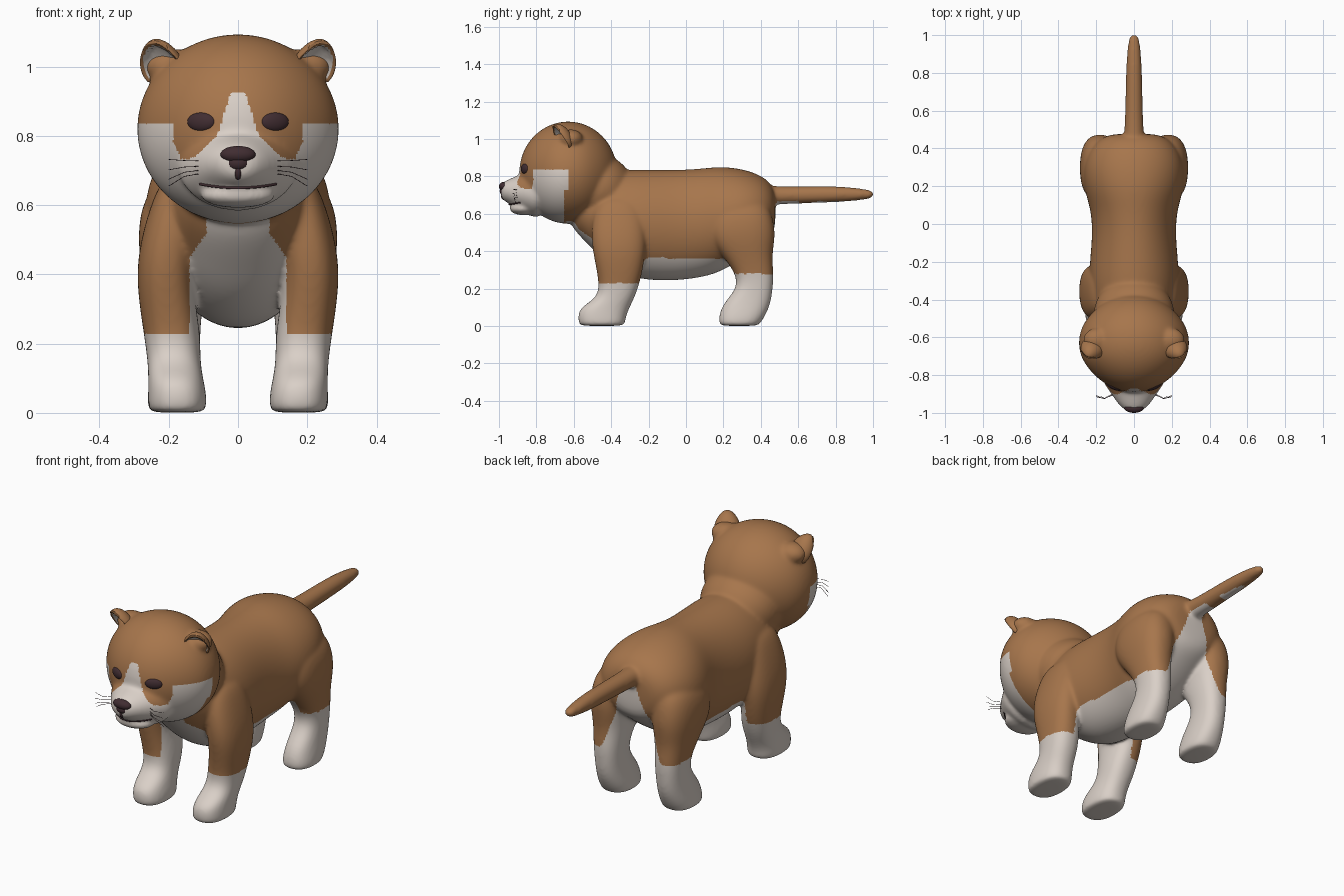
import bpy, bmesh, math
from mathutils import Vector, Matrix
from mathutils.bvhtree import BVHTree

if "Cube" in bpy.data.objects:
    bpy.data.objects.remove(bpy.data.objects["Cube"])


def material(name, rgb):
    m = bpy.data.materials.new(name)
    m.diffuse_color = (*rgb, 1)
    m.use_nodes = True
    m.node_tree.nodes["Principled BSDF"].inputs["Base Color"].default_value = m.diffuse_color
    return m


BROWN = material("brown fur", (0.385, 0.18, 0.072))
WHITE = material("cream fur", (0.70, 0.63, 0.575))
DARK = material("dark nose and eyes", (0.052, 0.026, 0.031))


def new_object(name, mesh, mats):
    ob = bpy.data.objects.new(name, mesh)
    bpy.context.collection.objects.link(ob)
    for m in mats:
        ob.data.materials.append(m)
    return ob


def loft(bm, rings, axis, n=20, power=2.0):
    """Skin superellipse rings (centre, radius x, other radius) stacked along an axis."""
    rows = []
    for (c, ra, rb) in rings:
        row = []
        for i in range(n):
            t = 2 * math.pi * i / n
            ca, sa = math.cos(t), math.sin(t)
            u = ra * math.copysign(abs(ca) ** (2 / power), ca)
            v = rb * math.copysign(abs(sa) ** (2 / power), sa)
            off = Vector((u, 0, v)) if axis == 'y' else Vector((u, v, 0))
            row.append(bm.verts.new(Vector(c) + off))
        rows.append(row)
    for a, b in zip(rows, rows[1:]):
        for i in range(n):
            bm.faces.new((a[i], a[(i + 1) % n], b[(i + 1) % n], b[i]))
    bm.faces.new(rows[0])
    bm.faces.new(rows[-1])


def along_y(bm, rows):
    loft(bm, [((0, y, z), rx, rz) for y, z, rx, rz in rows], 'y')


def leg(bm, rows):
    for s in (1, -1):
        loft(bm, [((s * x, y, z), rx, ry) for z, x, y, rx, ry in rows], 'z', power=2.4)


def ball(bm, c, r, rot=Matrix.Identity(4)):
    mat = Matrix.Translation(c) @ rot @ Matrix.Diagonal((*r, 1))
    return bmesh.ops.create_uvsphere(bm, u_segments=32, v_segments=20, radius=1, matrix=mat)["verts"]


# --- Body, head, legs and tail, fused into one skin ---
bm = bmesh.new()
along_y(bm, [(-.63, .62, .07, .06), (-.58, .62, .15, .13), (-.5, .61, .19, .2),
             (-.42, .58, .22, .25), (-.3, .55, .24, .29), (-.2, .54, .238, .3),
             (-.05, .538, .222, .3), (.08, .55, .232, .295), (.18, .57, .268, .288),
             (.3, .60, .275, .245), (.4, .62, .235, .19), (.455, .62, .18, .145),
             (.48, .62, .11, .09)])
leg(bm, [(.70, .15, -.36, .06, .10), (.6, .18, -.36, .075, .14), (.46, .207, -.36, .085, .15),
         (.35, .21, -.355, .082, .135), (.23, .19, -.355, .083, .11), (.15, .185, -.375, .077, .1),
         (.10, .18, -.435, .08, .135), (.05, .175, -.45, .086, .13),
         (.01, .175, -.45, .085, .125), (0, .175, -.45, .075, .112)])
leg(bm, [(.68, .15, .29, .08, .13), (.6, .172, .295, .112, .17), (.48, .182, .295, .11, .187),
         (.38, .182, .325, .09, .135), (.28, .18, .368, .075, .102), (.2, .18, .369, .07, .096),
         (.12, .18, .325, .074, .13), (.05, .18, .298, .083, .125),
         (.01, .18, .285, .082, .11), (0, .18, .285, .07, .096)])
along_y(bm, [(.40, .70, .06, .06), (.5, .698, .05, .047), (.7, .703, .046, .046),
             (.85, .705, .042, .042), (.95, .704, .034, .03), (.99, .704, .026, .022),
             (1.003, .704, .016, .014)])
along_y(bm, [(-.76, .71, .20, .15), (-.84, .712, .165, .122), (-.90, .715, .122, .09),
             (-.95, .72, .088, .065), (-.98, .722, .058, .048), (-.99, .722, .032, .027)])
for v in ball(bm, (0, -.63, .82), (.294, .264, .274)):
    v.co.x *= 1 - .6 * max(0, -v.co.y - .70)          # narrower toward the face
    v.co.x *= 1 - .5 * max(0, v.co.y + .55)           # and toward the nape
ball(bm, (0, -.48, .735), (.215, .2, .185))
ball(bm, (0, -.865, .628), (.108, .08, .036))
for s in (1, -1):                                      # ear roots
    ball(bm, (s * .195, -.615, 1.0), (.075, .065, .052))
bmesh.ops.recalc_face_normals(bm, faces=bm.faces)
mesh = bpy.data.meshes.new("skin_source")
bm.to_mesh(mesh)
bm.free()
source = new_object("skin_source", mesh, [])
source.modifiers.new("Round", 'SUBSURF').levels = 2
rem = source.modifiers.new("Fuse", 'REMESH')
rem.mode = 'VOXEL'
rem.voxel_size = 0.008
smooth = source.modifiers.new("Smooth", 'SMOOTH')
smooth.factor, smooth.iterations = 0.5, 20
dg = bpy.context.evaluated_depsgraph_get()
skin = bpy.data.meshes.new_from_object(source.evaluated_get(dg))
skin.name = "body"
bpy.data.objects.remove(source)
skin.materials.clear()
body = new_object("body", skin, [BROWN, WHITE])


# --- Fur pattern ---
def is_white(c):
    x, y, z = abs(c.x), c.y, c.z
    if y > .49 and z > .5:                                   # tail underside
        return z < .668 and not .6 < y < .7
    if z < (.30 if x < .14 else .23) and y < -.1:            # front socks
        return True
    if z < .28 and y > .1:                                   # hind socks
        return True
    if -.3 < y < .35 and x < .185 and z < .36 + max(0, -.1 - y) * .4:
        return True                                          # belly
    if y > .25 and z < .66 and x < .04 + (.66 - z) * .35:    # under the tail
        return True
    if -.64 < y < -.3 and z < .62:                           # chest bib
        return x < .09 + min(max((.52 - z) * .7, 0), .05) + max(0, z - .56)
    if y < -.63 and z < .925:                                # face
        blaze = .02 + (.925 - z) * .33 if z > .8 else .061 + (.8 - z) * 1.05
        patch_floor = .735 + min(max(0, x - .165) * 2, .05)
        rear = -.63 if z > .73 else -.65
        return y < rear and (x < blaze or z < patch_floor or (x > .187 and z < .833))
    return False


for p in skin.polygons:
    p.use_smooth = True
    p.material_index = 1 if is_white(p.center) else 0

# --- Ears: cupped shells with a pale inside ---
for s, side in ((1, "left"), (-1, "right")):
    bm = bmesh.new()
    bmesh.ops.create_uvsphere(bm, u_segments=32, v_segments=24, radius=1)
    for f in bm.faces:
        c = f.calc_center_median()
        f.smooth = True
        f.material_index = 1 if c.y < 0 and math.hypot(c.x, c.z) < .84 else 0
    for v in bm.verts:
        if v.co.y < 0:
            r = math.hypot(v.co.x, v.co.z)
            v.co.y = .35 * (1 - r * r) - (.2 if .75 < r < .99 else 0)
        v.co.x *= 1 - .22 * v.co.z
    bm.transform(Matrix.Translation((s * .222, -.665, 1.008))
                 @ Matrix.Rotation(math.radians(s * 20), 4, 'Z')
                 @ Matrix.Rotation(math.radians(33), 4, 'X')
                 @ Matrix.Rotation(math.radians(s * 8), 4, 'Y')
                 @ Matrix.Diagonal((.064, .05, .08, 1)))
    m = bpy.data.meshes.new(side + "_ear")
    bm.to_mesh(m)
    bm.free()
    new_object(side + "_ear", m, [BROWN, WHITE])

# --- Eyes and nose, seated on the skin ---
tree = BVHTree.FromPolygons([v.co for v in skin.vertices], [p.vertices[:] for p in skin.polygons])


def on_face(x, z, lift=0.0):
    hit = tree.ray_cast(Vector((x, -2, z)), Vector((0, 1, 0)))[0]
    return Vector((x, (hit.y if hit else -.85) - lift, z))


def dark_part(name, balls):
    b = bmesh.new()
    for args in balls:
        ball(b, *args)
    for f in b.faces:
        f.smooth = True
    m = bpy.data.meshes.new(name)
    b.to_mesh(m)
    b.free()
    new_object(name, m, [DARK])


for s, side in ((1, "left"), (-1, "right")):
    dark_part(side + "_eye", [(on_face(s * .106, .84, -.008), (.044, .017, .028),
                               Matrix.Rotation(math.radians(s * 24), 4, 'Z'))])
dark_part("nose", [((0, -.974, .746), (.051, .026, .025)),
                   ((0, -.972, .722), (.034, .024, .024)),
                   ((0, -.968, .700), (.014, .022, .028))])


# --- Mouth line and whiskers ---
def line(name, pts, radius):
    cu = bpy.data.curves.new(name, 'CURVE')
    cu.dimensions = '3D'
    cu.bevel_depth, cu.bevel_resolution = radius, 1
    sp = cu.splines.new('POLY')
    sp.points.add(len(pts) - 1)
    for p, co in zip(sp.points, pts):
        p.co = (*co, 1)
    new_object(name, cu, [DARK])


line("mouth", [on_face(x / 100, .65 + .9 * (x / 100) ** 2) for x in range(-11, 12)], .0042)
for s, side in ((1, "left"), (-1, "right")):
    for i, (z, dz) in enumerate(((.728, .004), (.712, -.01), (.70, -.025), (.69, -.035))):
        a = on_face(s * .115, z)
        line(f"{side}_whisker_{i + 1}",
             [a, a + Vector((s * .04, -.02, dz * .2)), a + Vector((s * .085, -.01, dz))], .001)
